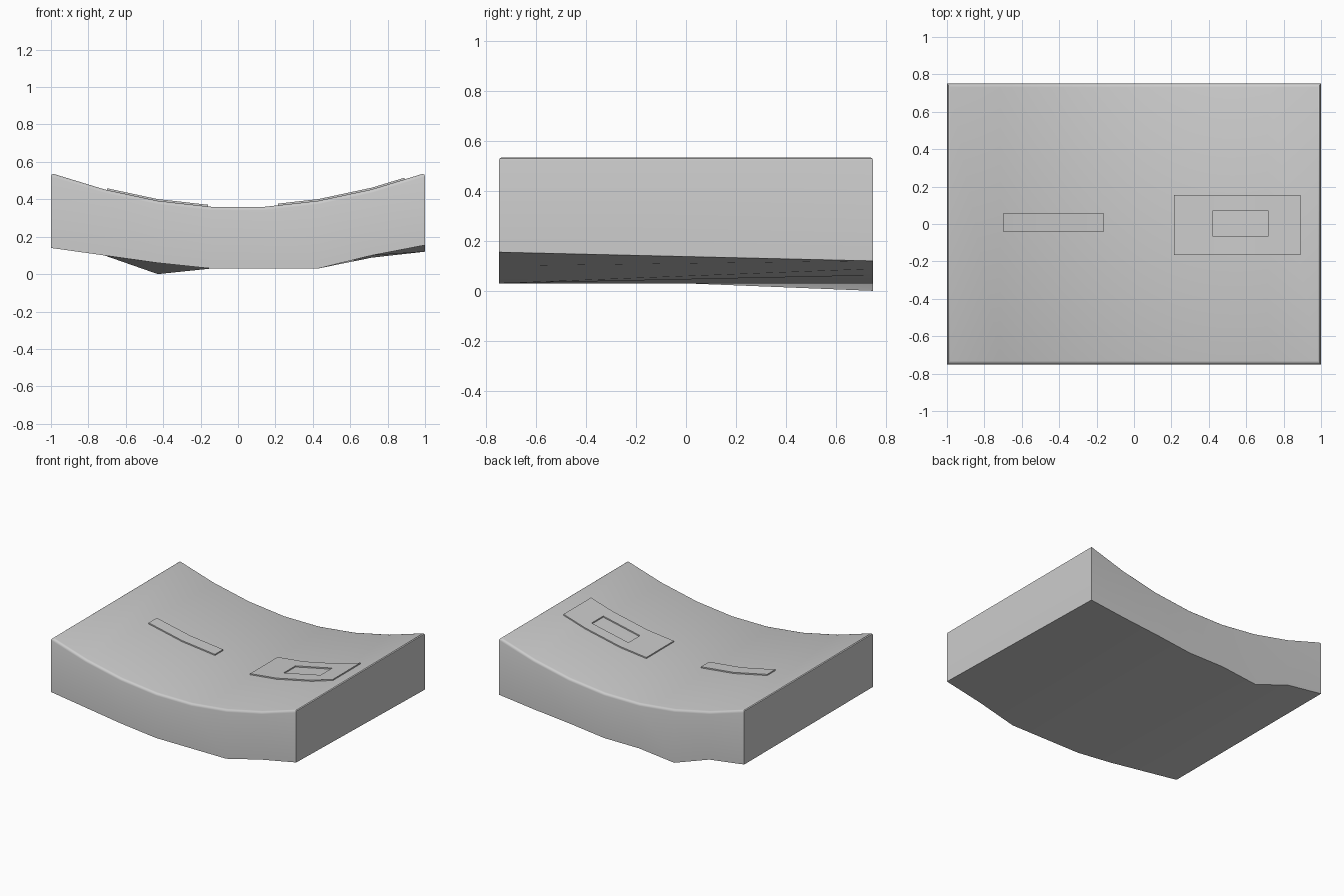
import bpy, bmesh

if "Cube" in bpy.data.objects:
    bpy.data.objects.remove(bpy.data.objects["Cube"])

XS = [-1 + 2 * i / 7 for i in range(8)]
TOP = [0.54, 0.453, 0.392, 0.36, 0.36, 0.392, 0.453, 0.54]
FRONT = [0.14, 0.10, 0.06, 0.03, 0.03, 0.03, 0.10, 0.155]
BACK = [0.14, 0.10, 0.0, 0.03, 0.03, 0.062, 0.088, 0.12]
HALF_DEPTH = 0.75


def top_z(x):
    i = min(6, max(0, int((x + 1) * 3.5)))
    t = (x - XS[i]) / (XS[i + 1] - XS[i])
    return TOP[i] + t * (TOP[i + 1] - TOP[i])


def finish(bm, name, angle):
    bmesh.ops.recalc_face_normals(bm, faces=bm.faces)
    mesh = bpy.data.meshes.new(name)
    bm.to_mesh(mesh)
    bm.free()
    ob = bpy.data.objects.new(name, mesh)
    bpy.context.collection.objects.link(ob)
    bpy.ops.object.select_all(action='DESELECT')
    ob.select_set(True)
    bpy.context.view_layer.objects.active = ob
    bpy.ops.object.shade_smooth_by_angle(angle=angle)
    return ob


# Curved slab: four-corner sections lofted along x
bm = bmesh.new()
rings = []
for x, t, f, b in zip(XS, TOP, FRONT, BACK):
    pts = [(x, -HALF_DEPTH, f), (x, HALF_DEPTH, b),
           (x, HALF_DEPTH, t), (x, -HALF_DEPTH, t)]
    rings.append([bm.verts.new(p) for p in pts])
for r, s in zip(rings, rings[1:]):
    for k in range(4):
        bm.faces.new((r[k], r[(k + 1) % 4], s[(k + 1) % 4], s[k]))
bm.faces.new(rings[0])
bm.faces.new(rings[-1])
bmesh.ops.recalc_face_normals(bm, faces=bm.faces)

# Rounded rim around the top
rim = [bm.edges.get((r[k], s[k])) for r, s in zip(rings, rings[1:]) for k in (2, 3)]
rim += [bm.edges.get((r[2], r[3])) for r in (rings[0], rings[-1])]
bmesh.ops.bevel(bm, geom=rim, offset=0.018, segments=3, profile=0.5, affect='EDGES')
finish(bm, "curved_slab", 0.6)


# Thin raised plates following the curved top, optionally with an opening
def plate(name, x0, x1, y0, y1, height, hole=None):
    xs = {x0, x1} | {x for x in XS if x0 < x < x1}
    ys = {y0, y1}
    if hole:
        xs |= set(hole[:2])
        ys |= set(hole[2:])
    xs, ys = sorted(xs), sorted(ys)
    bm = bmesh.new()
    grid = [[bm.verts.new((x, y, top_z(x) - 0.004)) for y in ys] for x in xs]
    for i in range(len(xs) - 1):
        for j in range(len(ys) - 1):
            cx, cy = (xs[i] + xs[i + 1]) / 2, (ys[j] + ys[j + 1]) / 2
            if hole and hole[0] < cx < hole[1] and hole[2] < cy < hole[3]:
                continue
            bm.faces.new((grid[i][j], grid[i + 1][j],
                          grid[i + 1][j + 1], grid[i][j + 1]))
    ext = bmesh.ops.extrude_face_region(bm, geom=bm.faces[:], use_keep_orig=True)
    moved = [g for g in ext["geom"] if isinstance(g, bmesh.types.BMVert)]
    bmesh.ops.translate(bm, verts=moved, vec=(0, 0, height + 0.004))
    finish(bm, name, 0.5)


plate("narrow_plate", -0.70, -0.16, -0.04, 0.055, 0.009)
plate("frame_plate", 0.215, 0.89, -0.165, 0.155, 0.009, (0.42, 0.72, -0.065, 0.07))
